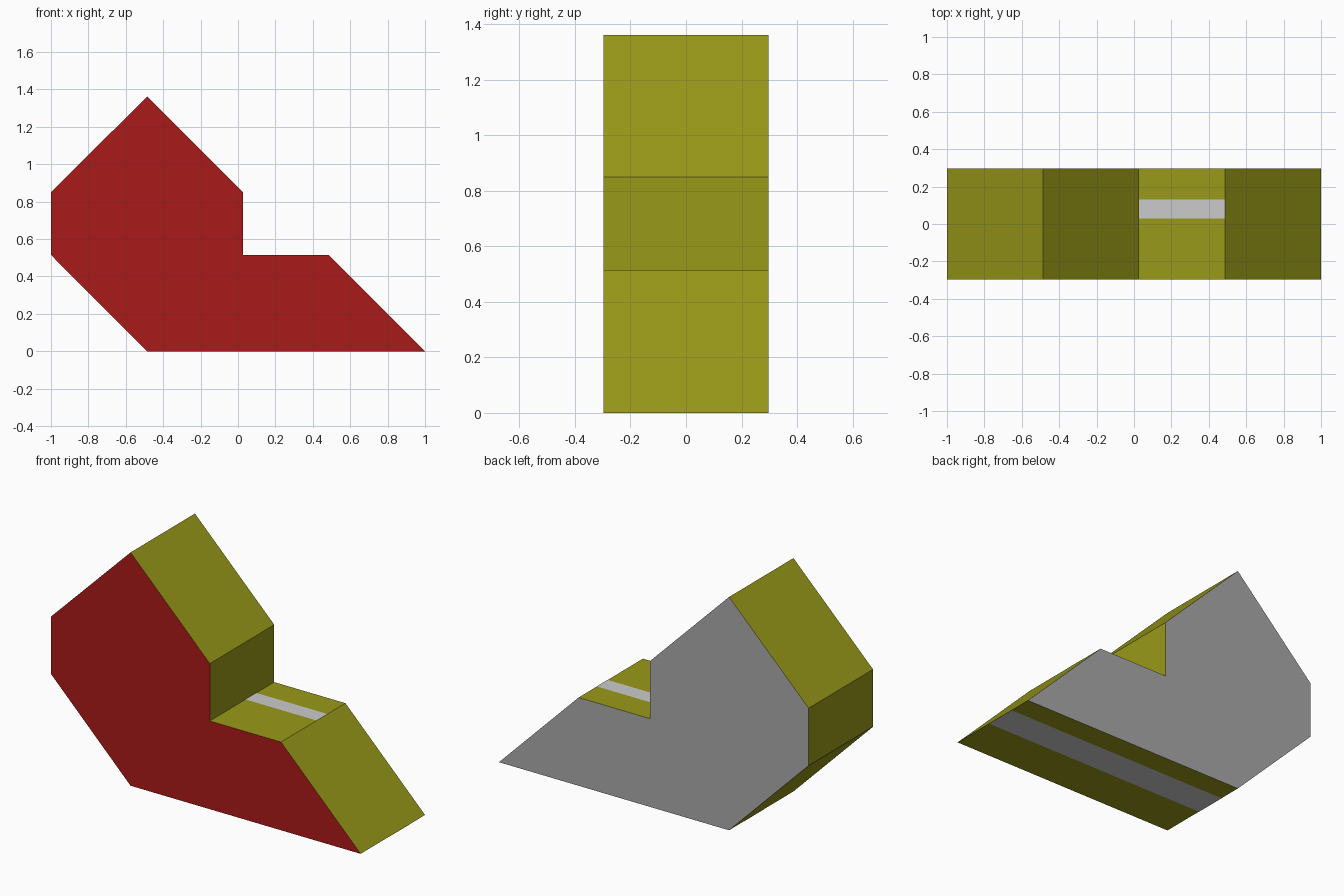
import bpy
import bmesh

if "Cube" in bpy.data.objects:
    bpy.data.objects.remove(bpy.data.objects["Cube"])

HALF_DEPTH = 0.297


def material(name, rgb):
    mat = bpy.data.materials.new(name)
    mat.diffuse_color = (*rgb, 1.0)
    mat.use_nodes = True
    mat.node_tree.nodes["Principled BSDF"].inputs["Base Color"].default_value = mat.diffuse_color
    return mat


def add_object(name, bm, mats=()):
    mesh = bpy.data.meshes.new(name)
    bm.to_mesh(mesh)
    bm.free()
    for mat in mats:
        mesh.materials.append(mat)
    obj = bpy.data.objects.new(name, mesh)
    bpy.context.collection.objects.link(obj)
    return obj


olive = material("olive", (0.32, 0.32, 0.01))
red = material("red", (0.4, 0.01, 0.01))
grey = material("mid_grey", (0.4, 0.4, 0.4))

# Profile in x, z
profile = [(-1, 0.515), (-0.486, 0), (1, 0), (0.486, 0.515),
           (0.026, 0.515), (0.026, 0.85), (-0.486, 1.362), (-1, 0.85)]

# Solid block: olive rim, red front, grey back
bm = bmesh.new()
front = bm.faces.new([bm.verts.new((x, -HALF_DEPTH, z)) for x, z in profile])
extruded = bmesh.ops.extrude_face_region(bm, geom=[front], use_keep_orig=True)
verts = [v for v in extruded["geom"] if isinstance(v, bmesh.types.BMVert)]
bmesh.ops.translate(bm, verts=verts, vec=(0, 2 * HALF_DEPTH, 0))
bmesh.ops.recalc_face_normals(bm, faces=bm.faces)
for f in bm.faces:
    if f.normal.y < -0.9:
        f.material_index = 1
    elif f.normal.y > 0.9:
        f.material_index = 2
add_object("block", bm, (olive, red, grey))


# Light strips lying flush on the underside and on the step
def strip(name, x0, x1, y0, y1, z, up):
    bm = bmesh.new()
    corners = [(x0, y0, z), (x1, y0, z), (x1, y1, z), (x0, y1, z)]
    if not up:
        corners.reverse()
    bm.faces.new([bm.verts.new(c) for c in corners])
    add_object(name, bm)


strip("underside_strip", -0.486, 1.0, -0.03, 0.16, -0.001, False)
strip("step_strip", 0.026, 0.486, 0.03, 0.13, 0.516, True)
